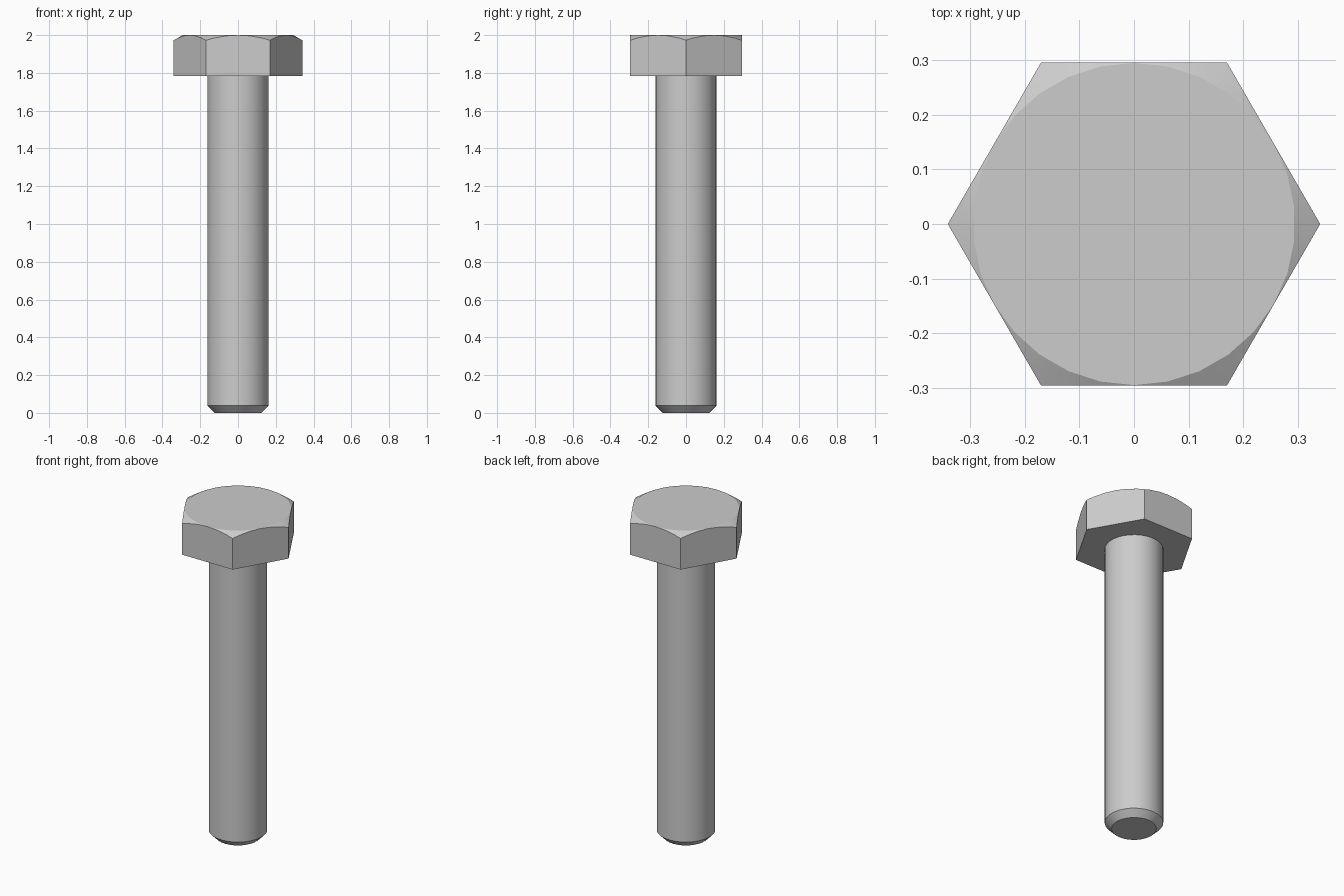
import bpy, bmesh, math
from mathutils import Matrix

old = bpy.data.objects.get("Cube")
if old:
    bpy.data.objects.remove(old, do_unlink=True)

SIDES = 30            # facets of the round parts
SHANK_R = 0.162
BOTTOM_CHAMFER = 0.038
HEAD_BOTTOM = 1.783
HEAD_TOP = 2.0
HEAD_R = 0.341        # centre to corner
APOTHEM = HEAD_R * math.cos(math.pi / 6)

# Plain grey steel
steel = bpy.data.materials.new("grey steel")
steel.use_nodes = True
grey = (0.604, 0.604, 0.604, 1)
steel.diffuse_color = grey
steel.node_tree.nodes["Principled BSDF"].inputs["Base Color"].default_value = grey


def lathe(name, profile, sides, start=0.0):
    """Closed solid from (radius, height) rings, capped at both ends."""
    bm = bmesh.new()
    rings = []
    for r, z in profile:
        angles = [start + math.tau * i / sides for i in range(sides)]
        rings.append([bm.verts.new((r * math.cos(a), r * math.sin(a), z)) for a in angles])
    for low, high in zip(rings, rings[1:]):
        for i in range(sides):
            j = (i + 1) % sides
            bm.faces.new((low[i], low[j], high[j], high[i]))
    bm.faces.new(rings[0][::-1])
    bm.faces.new(rings[-1])
    mesh = bpy.data.meshes.new(name)
    bm.to_mesh(mesh)
    bm.free()
    mesh.materials.append(steel)
    obj = bpy.data.objects.new(name, mesh)
    bpy.context.collection.objects.link(obj)
    return obj


def smooth(obj, degrees):
    bpy.ops.object.select_all(action="DESELECT")
    obj.select_set(True)
    bpy.context.view_layer.objects.active = obj
    bpy.ops.object.shade_smooth_by_angle(angle=math.radians(degrees))


# Shank with a 45 degree chamfer at the tip
shank = lathe("shank", [(SHANK_R - BOTTOM_CHAMFER, 0), (SHANK_R, BOTTOM_CHAMFER),
                        (SHANK_R, HEAD_BOTTOM + 0.05)], SIDES, math.pi / 2)
smooth(shank, 30)

# Hexagonal head, its corners trimmed by a 30 degree cone
head = lathe("hex_head", [(HEAD_R, HEAD_BOTTOM), (HEAD_R, HEAD_TOP + 0.1)], 6)
drop = 0.4
cone = lathe("chamfer_cutter", [(APOTHEM + drop / math.tan(math.pi / 6), HEAD_TOP - drop),
                                (APOTHEM - 0.0003, HEAD_TOP)], SIDES, math.pi / 2)
trim = head.modifiers.new("corner chamfer", "BOOLEAN")
trim.operation = "INTERSECT"
trim.solver = "EXACT"
trim.object = cone
bpy.context.view_layer.objects.active = head
bpy.ops.object.modifier_apply(modifier=trim.name)
bpy.data.objects.remove(cone, do_unlink=True)
smooth(head, 25)
